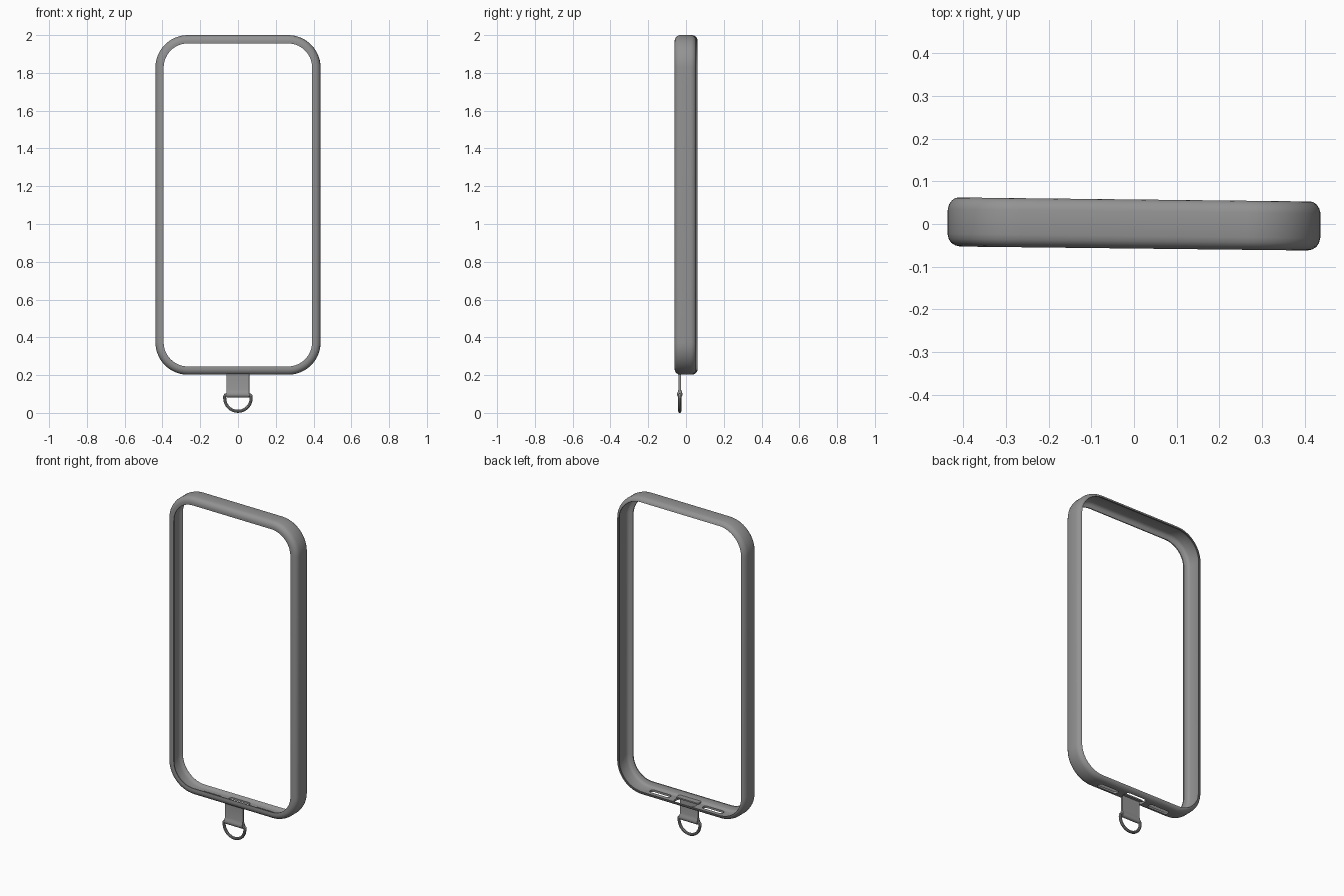
import bpy, bmesh, math
from math import sin, cos, pi

if "Cube" in bpy.data.objects:
    bpy.data.objects.remove(bpy.data.objects["Cube"])

TILT = math.radians(-0.65)
STRAP_Y = -0.033
grey = bpy.data.materials.new("dark_grey")
grey.diffuse_color = (0.29, 0.29, 0.29, 1)
grey.use_nodes = True
grey.node_tree.nodes["Principled BSDF"].inputs["Base Color"].default_value = grey.diffuse_color


def finish(ob):
    bpy.ops.object.select_all(action='DESELECT')
    ob.select_set(True)
    bpy.context.view_layer.objects.active = ob
    bpy.ops.object.shade_smooth_by_angle(angle=math.radians(35))
    ob.rotation_euler.z = TILT
    ob.data.materials.clear()
    ob.data.materials.append(grey)


def to_object(name, bm):
    bmesh.ops.recalc_face_normals(bm, faces=bm.faces[:])
    me = bpy.data.meshes.new(name)
    bm.to_mesh(me)
    bm.free()
    ob = bpy.data.objects.new(name, me)
    bpy.context.collection.objects.link(ob)
    return ob


def prism(name, points, offset):
    bm = bmesh.new()
    face = bm.faces.new([bm.verts.new(p) for p in points])
    ext = bmesh.ops.extrude_face_region(bm, geom=[face])
    bmesh.ops.translate(bm, vec=offset,
                        verts=[v for v in ext['geom'] if isinstance(v, bmesh.types.BMVert)])
    return to_object(name, bm)


def slot(name, x, y, w, d, r, z0, z1):
    pts = []
    for k, (sx, sy) in enumerate([(1, 1), (-1, 1), (-1, -1), (1, -1)]):
        for i in range(7):
            a = (k + i / 6) * pi / 2
            pts.append((x + sx * (w / 2 - r) + r * cos(a), y + sy * (d / 2 - r) + r * sin(a), z0))
    return prism(name, pts, (0, 0, z1 - z0))


# Bumper frame: C-shaped section (inset, y) swept round a rounded rectangle
W, Z0, Z1, R, N = 0.437, 0.202, 2.0, 0.172, 14
section = [(0.044, -0.056), (0.030, -0.0575), (0.019, -0.055), (0.009, -0.049), (0.003, -0.040),
           (0, -0.028), (0, 0.030), (0.003, 0.041), (0.009, 0.050), (0.017, 0.056), (0.024, 0.0575),
           (0.026, 0.054), (0.020, 0.048), (0.014, 0.040), (0.012, 0.030),
           (0.012, -0.030), (0.016, -0.040), (0.024, -0.047), (0.044, -0.050)]
bm = bmesh.new()
rings = []
for k, (sx, sz) in enumerate([(1, 1), (-1, 1), (-1, -1), (1, -1)]):
    cx = sx * (W - R)
    cz = Z1 - R if sz > 0 else Z0 + R
    for i in range(N + 1):
        a = (k + i / N) * pi / 2
        rings.append([bm.verts.new((cx + (R - d) * cos(a), y, cz + (R - d) * sin(a)))
                      for d, y in section])
m = len(section)
for i, ra in enumerate(rings):
    rb = rings[(i + 1) % len(rings)]
    for j in range(m):
        bm.faces.new((ra[j], ra[(j + 1) % m], rb[(j + 1) % m], rb[j]))
frame = to_object("bumper_frame", bm)

# Openings in the bottom wall: two speaker slots and the charging port
for x, y, w, d, r in [(-0.178, -0.008, 0.135, 0.034, 0.015), (0, 0, 0.14, 0.06, 0.02),
                      (0.178, -0.008, 0.135, 0.034, 0.015)]:
    cutter = slot("slot_cutter", x, y, w, d, r, 0.15, 0.25)
    mod = frame.modifiers.new("slot", 'BOOLEAN')
    mod.object, mod.operation, mod.solver = cutter, 'DIFFERENCE', 'EXACT'
    bpy.context.view_layer.objects.active = frame
    bpy.ops.object.modifier_apply(modifier=mod.name)
    bpy.data.objects.remove(cutter)
finish(frame)

# Strap tab: thin sheet that loops round the ring bar
half = [(0.006, 0.220), (0.006, 0.125), (0.009, 0.114), (0.013, 0.104),
        (0.014, 0.095), (0.010, 0.086), (0.004, 0.082)]
prof = half + [(-y, z) for y, z in reversed(half)]
strap = prism("strap_tab", [(-0.06, STRAP_Y + y, z) for y, z in prof], (0.12, 0, 0))
finish(strap)

# Anchor plate resting on the inside of the bottom wall
plate = slot("anchor_plate", 0, -0.027, 0.15, 0.034, 0.010, 0.214, 0.222)
finish(plate)

# D ring
cu = bpy.data.curves.new("d_ring", 'CURVE')
cu.dimensions = '3D'
cu.bevel_depth = 0.0085
cu.bevel_resolution = 3
path = [(0.07, 0.09), (0.066, 0.095), (-0.066, 0.095), (-0.07, 0.09)]
path += [(0.07 * cos(pi + pi * i / 24), 0.0785 + 0.07 * sin(pi + pi * i / 24)) for i in range(25)]
sp = cu.splines.new('POLY')
sp.points.add(len(path) - 1)
for p, (x, z) in zip(sp.points, path):
    p.co = (x, STRAP_Y, z, 1)
sp.use_cyclic_u = True
ring = bpy.data.objects.new("d_ring", cu)
bpy.context.collection.objects.link(ring)
bpy.ops.object.select_all(action='DESELECT')
ring.select_set(True)
bpy.context.view_layer.objects.active = ring
bpy.ops.object.convert(target='MESH')
finish(bpy.context.view_layer.objects.active)
